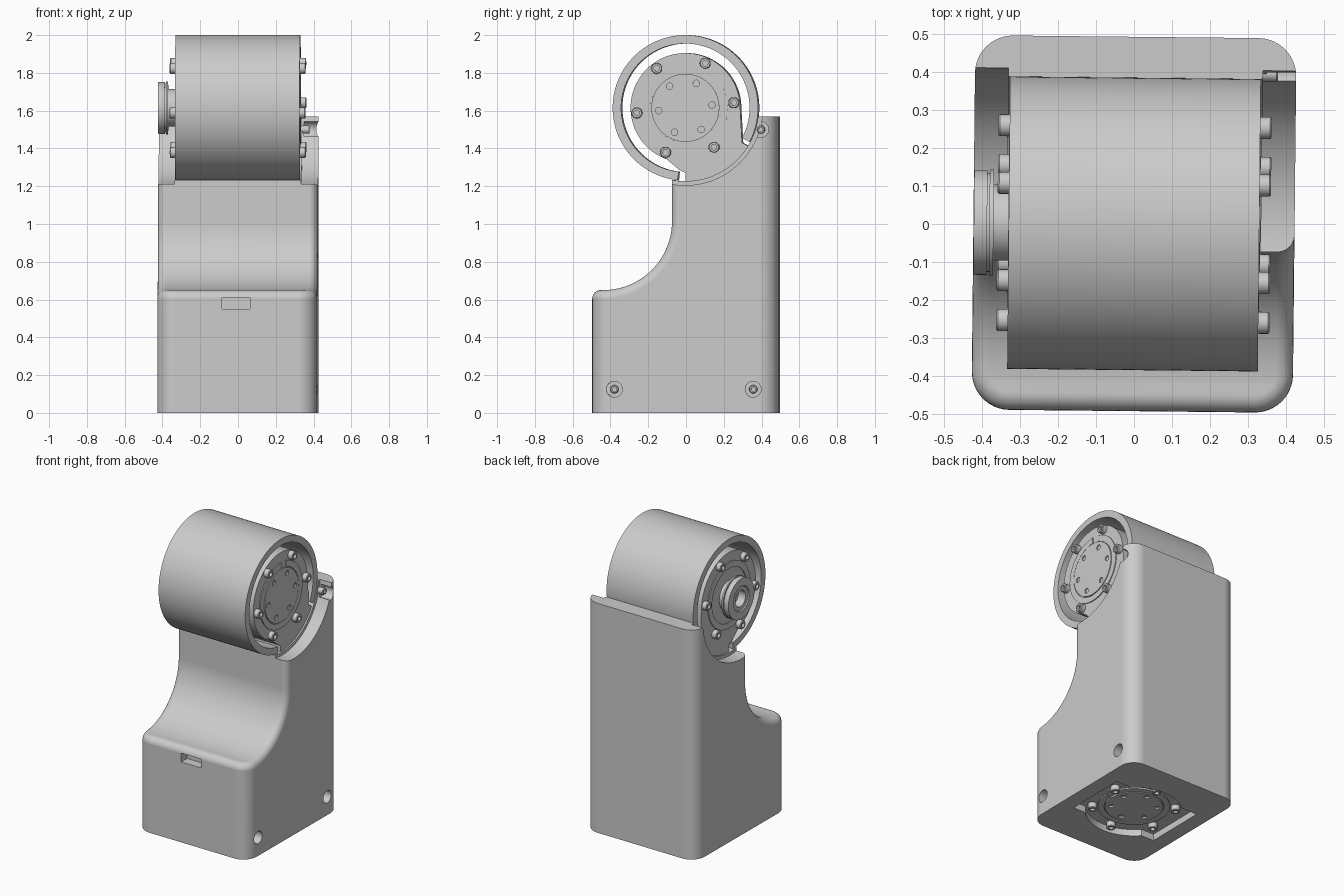
import bpy, bmesh
from math import pi, cos, sin, radians
from mathutils import Matrix

cube = bpy.data.objects.get("Cube")
if cube:
    bpy.data.objects.remove(cube, do_unlink=True)

grey = bpy.data.materials.new("plain grey")
grey.use_nodes = True
tone = (0.6, 0.6, 0.6, 1)
grey.diffuse_color = tone
grey.node_tree.nodes["Principled BSDF"].inputs["Base Color"].default_value = tone

PIVOT = 1.615          # height of the upper joint axis
parts = []


def finish(name, bm, matrix=Matrix()):
    bm.transform(matrix)
    bmesh.ops.recalc_face_normals(bm, faces=bm.faces)
    mesh = bpy.data.meshes.new(name)
    bm.to_mesh(mesh)
    bm.free()
    mesh.materials.append(grey)
    obj = bpy.data.objects.new(name, mesh)
    bpy.context.collection.objects.link(obj)
    parts.append(obj)
    return obj


def arc(cu, cv, r, a0, a1, n=24):
    return [(cu + r * cos(radians(a0 + (a1 - a0) * i / n)),
             cv + r * sin(radians(a0 + (a1 - a0) * i / n))) for i in range(n + 1)]


def prism(name, points, lo, hi, axis="x", matrix=Matrix()):
    """Closed outline pushed along x (points are y, z) or z (points are x, y)."""
    bm = bmesh.new()
    place = (lambda p, d: (d, *p)) if axis == "x" else (lambda p, d: (*p, d))
    face = bm.faces.new([bm.verts.new(place(p, lo)) for p in points])
    new = bmesh.ops.extrude_face_region(bm, geom=[face])["geom"]
    shift = (hi - lo, 0, 0) if axis == "x" else (0, 0, hi - lo)
    bmesh.ops.translate(bm, vec=shift, verts=[g for g in new if isinstance(g, bmesh.types.BMVert)])
    return finish(name, bm, matrix)


def lathe(name, profile, y=0, z=0, matrix=Matrix(), n=48):
    """Profile of (x, radius) turned round an axis along x."""
    bm = bmesh.new()
    vs = [bm.verts.new((x, r, 0)) for x, r in profile]
    es = [bm.edges.new(pair) for pair in zip(vs, vs[1:])]
    bmesh.ops.spin(bm, geom=vs + es, cent=(0, 0, 0), axis=(1, 0, 0), angle=2 * pi, steps=n)
    bmesh.ops.remove_doubles(bm, verts=bm.verts, dist=1e-4)
    return finish(name, bm, matrix @ Matrix.Translation((0, y, z)))


def rod(r, x0, x1, y=0, z=0, matrix=Matrix()):
    return lathe("cutter", [(x0, 0), (x0, r), (x1, r), (x1, 0)], y, z, matrix, 96 if r > .1 else 32)


def box(x0, x1, y0, y1, z0, z1, matrix=Matrix()):
    return prism("cutter", [(y0, z0), (y1, z0), (y1, z1), (y0, z1)], x0, x1, matrix=matrix)


def boolean(obj, other, operation="DIFFERENCE"):
    mod = obj.modifiers.new("cut", "BOOLEAN")
    mod.operation, mod.object, mod.solver = operation, other, "EXACT"
    bpy.context.view_layer.objects.active = obj
    bpy.ops.object.modifier_apply(modifier=mod.name)
    parts.remove(other)
    bpy.data.objects.remove(other, do_unlink=True)


# Housing: round-cornered column trimmed by a scooped side profile
column = []
for sx, sy, start in ((1, 1, 0), (-1, 1, 90), (-1, -1, 180), (1, -1, 270)):
    column += arc(sx * .323, sy * .393, .1, start, start + 90, 12)
housing = prism("housing", column, 0, 1.57, "z")
slope = [(-.6, -.1), (-.6, .65)] + arc(-.435, 1.015, .365, 270, 360, 28) + [(-.07, 1.8)]
boolean(housing, prism("cutter", slope + [(.6, 1.8), (.6, -.1)], -.6, .6), "INTERSECT")

# Soft rim all along the scooped front
bm = bmesh.new()
bm.from_mesh(housing.data)
rim = []
for e in bm.edges:
    mid = (e.verts[0].co + e.verts[1].co) / 2
    if mid.y < 0 and .3 < mid.z < 1.565 and e.calc_face_angle(0) > radians(40):
        rim.append(e)
bmesh.ops.bevel(bm, geom=rim, offset=.045, segments=6, profile=.5, affect="EDGES")
bm.to_mesh(housing.data)
bm.free()

# Cradle for the barrel, stepping wider through both side walls
boolean(housing, lathe("cutter", [(-.5, 0), (-.5, .41), (-.335, .41), (-.335, .388), (.335, .388),
                                  (.335, .41), (.5, .41), (.5, 0)], 0, PIVOT, n=128))

# Screw wells on one side, front port, and motor pocket underneath
wells = ((-.375, .125), (.36, .125), (.4, 1.5))
for y, z in wells:
    boolean(housing, rod(.042, .345, .5, y, z))
boolean(housing, box(-.08, .07, -.6, -.43, .55, .61))
boolean(housing, rod(.3, -.045, .1, matrix=Matrix.Rotation(pi / 2, 4, "Y")))
boolean(housing, box(-.32, .32, -.2, .22, -.1, .045))


def screw(name, x, height, r, y, z, matrix=Matrix()):
    top = x + height
    lathe(name, [(x - .03, 0), (x - .03, r), (top - .004, r), (top, r - .004),
                 (top, r * .5), (top - .02, r * .5), (top - .02, 0)], y, z, matrix, 24)


for y, z in wells:
    screw("housing_screw", .345, .03, .022, y, z)

# Barrel: open ring that swings round the upper motor
prism("barrel", arc(0, PIVOT, .385, -28, 264, 120) + arc(0, PIVOT, .34, 264, -28, 120), -.33, .33)

# Upper motor body with its flared foot resting in the cradle
motor = (arc(0, PIVOT, .29, 0, 250, 80) + [(-.03, 1.285), (0, 1.27)]
         + arc(0, PIVOT, .41, -90, -31, 30) + [(.3, 1.43)])
prism("motor_body", motor, -.325, .325)


def ring_spots(r):
    return [(r * cos(radians(a)), r * sin(radians(a))) for a in range(6, 366, 60)]


def motor_face(label, matrix, drilled):
    """Stepped motor face, local +x outward, with its ring of screws."""
    collar = lathe(label + "_collar", [(.30, 0), (.30, .225), (.331, .225), (.331, .185),
                                       (.322, .185), (.322, 0)], matrix=matrix, n=64)
    boolean(collar, box(.326, .36, 0, .05, .17, .24, matrix))
    if drilled:
        horn = lathe(label + "_horn", [(.30, 0), (.30, .18), (.333, .18), (.333, 0)],
                     matrix=matrix, n=64)
        for y, z in ring_spots(.142):
            boolean(horn, rod(.017, .315, .4, y, z, matrix))
    for y, z in ring_spots(.258):
        screw(label + "_screw", .325, .035, .029, y, z, matrix)


lift = Matrix.Translation((0, 0, PIVOT))
mirror = lift @ Matrix.Scale(-1, 4, (1, 0, 0))
motor_face("output", lift, True)
motor_face("idler", mirror, False)
motor_face("base", Matrix.Translation((0, 0, .367)) @ Matrix.Rotation(pi / 2, 4, "Y"), True)

# Idler hub: neck, grooved flange and through bore
lathe("idler_hub", [(.31, 0), (.31, .1), (.37, .1), (.37, .14), (.381, .14), (.381, .13),
                    (.387, .13), (.387, .138), (.422, .138), (.422, .085), (.415, .08),
                    (.415, .055), (.36, .055), (.36, 0)], matrix=mirror, n=64)

# Slight twist of the whole unit, then smooth shading with crisp edges
twist = Matrix.Rotation(radians(-.6), 4, "Z")
bpy.ops.object.select_all(action="DESELECT")
for obj in parts:
    obj.data.transform(twist)
    obj.select_set(True)
bpy.context.view_layer.objects.active = housing
bpy.ops.object.shade_smooth_by_angle(angle=radians(30))
for obj in parts:
    obj.modifiers.new("even_shading", "WEIGHTED_NORMAL").keep_sharp = True
